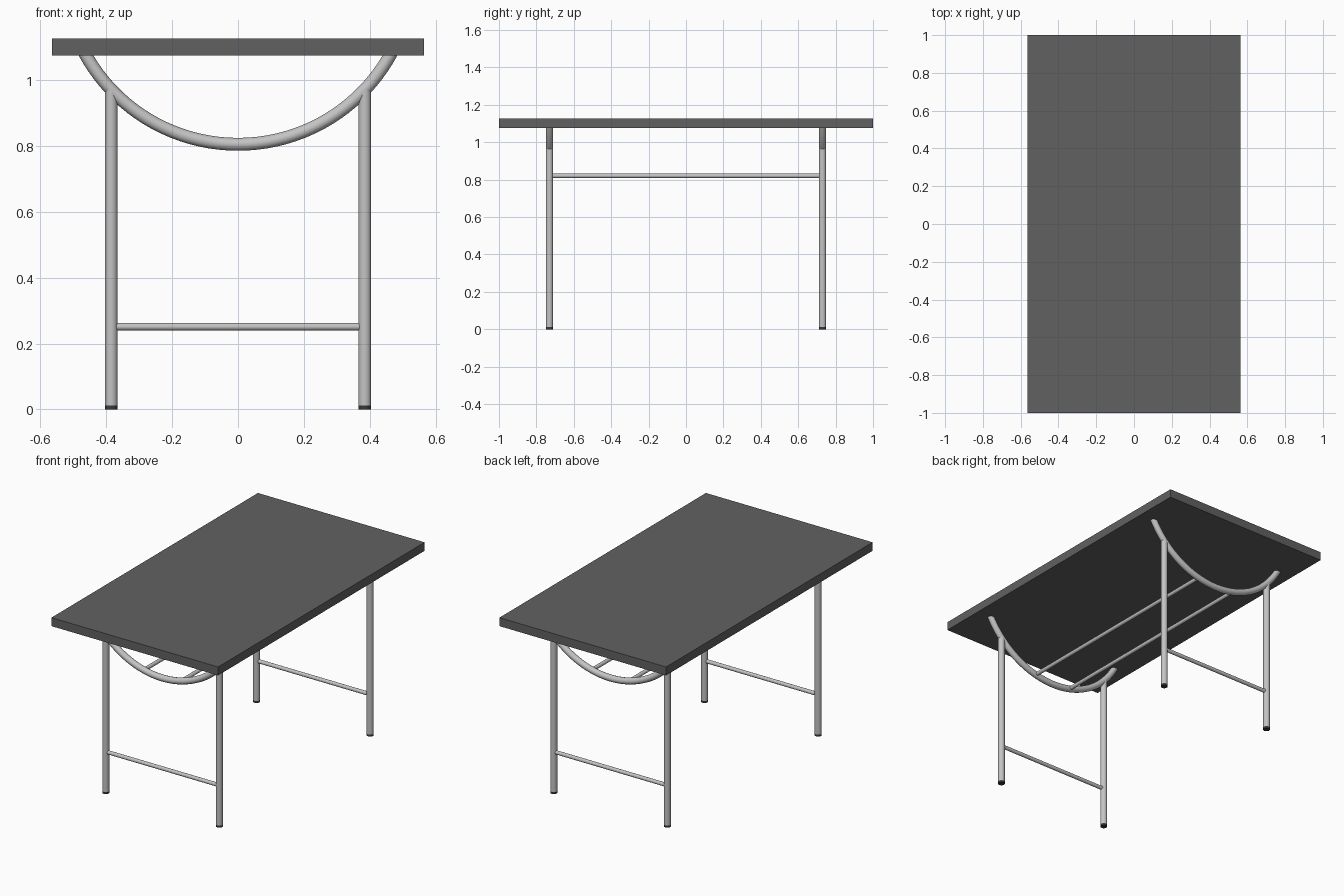
import bpy
import math
from mathutils import Vector

old = bpy.data.objects.get("Cube")
if old:
    bpy.data.objects.remove(old, do_unlink=True)


def make_material(name, rgb, roughness):
    mat = bpy.data.materials.new(name)
    mat.use_nodes = True
    mat.diffuse_color = (*rgb, 1)
    shader = mat.node_tree.nodes["Principled BSDF"]
    shader.inputs["Base Color"].default_value = (*rgb, 1)
    shader.inputs["Roughness"].default_value = roughness
    return mat


DARK_TOP = make_material("charcoal_top", (0.12, 0.12, 0.12), 0.6)
STEEL = make_material("light_grey_steel", (0.55, 0.55, 0.55), 0.4)
RUBBER = make_material("black_rubber", (0.04, 0.04, 0.04), 0.8)

TOP_BOTTOM, TOP_HEIGHT = 1.075, 1.127
FRAME_Y, LEG_X = 0.73, 0.385
TUBE, ROD = 0.0195, 0.0115
ARC_RADIUS, ARC_LOW = 0.53, 0.805
ARC_CENTRE = ARC_LOW + ARC_RADIUS
FOOT = 0.012


def arc_z(x):
    """Height of the curved support's centre line."""
    return ARC_CENTRE - math.sqrt(ARC_RADIUS ** 2 - x ** 2)


def finish(obj, name, mat):
    obj.name = obj.data.name = name
    obj.data.materials.append(mat)
    bpy.ops.object.shade_smooth_by_angle(angle=math.radians(40))


def rod(name, start, end, radius, mat):
    """Straight round bar between two points."""
    a, b = Vector(start), Vector(end)
    bpy.ops.mesh.primitive_cylinder_add(
        vertices=24, radius=radius, depth=(b - a).length, location=(a + b) / 2,
        rotation=(b - a).to_track_quat('Z', 'Y').to_euler())
    finish(bpy.context.object, name, mat)


def bent_tube(name, points, radius, mat):
    """Round tube swept along a path and turned into a mesh."""
    curve = bpy.data.curves.new(name, 'CURVE')
    curve.dimensions = '3D'
    curve.bevel_depth = radius
    curve.bevel_resolution = 4
    curve.use_fill_caps = True
    spline = curve.splines.new('POLY')
    spline.points.add(len(points) - 1)
    for point, co in zip(spline.points, points):
        point.co = (*co, 1)
    obj = bpy.data.objects.new(name, curve)
    bpy.context.collection.objects.link(obj)
    bpy.ops.object.select_all(action='DESELECT')
    obj.select_set(True)
    bpy.context.view_layer.objects.active = obj
    bpy.ops.object.convert(target='MESH')
    finish(bpy.context.object, name, mat)


# Table top
bpy.ops.mesh.primitive_cube_add(size=1, location=(0, 0, (TOP_BOTTOM + TOP_HEIGHT) / 2))
top = bpy.context.object
top.scale = (1.13, 2, TOP_HEIGHT - TOP_BOTTOM)
bpy.ops.object.transform_apply(location=False, rotation=False, scale=True)
top.name = top.data.name = "table_top"
top.data.materials.append(DARK_TOP)

# End frames: curved support, two legs with feet, low crossbar
half_angle = math.acos((ARC_CENTRE - TOP_BOTTOM - 0.015) / ARC_RADIUS)
angles = [half_angle * (i / 20 - 1) for i in range(41)]
for end, y in (("front", -FRAME_Y), ("back", FRAME_Y)):
    path = [(ARC_RADIUS * math.sin(a), y, ARC_CENTRE - ARC_RADIUS * math.cos(a))
            for a in angles]
    bent_tube(f"{end}_curved_support", path, TUBE, STEEL)
    for side, x in (("right", -LEG_X), ("left", LEG_X)):
        rod(f"{end}_{side}_leg", (x, y, FOOT), (x, y, arc_z(x)), TUBE, STEEL)
        rod(f"{end}_{side}_foot", (x, y, 0), (x, y, FOOT), TUBE, RUBBER)
    rod(f"{end}_crossbar", (-LEG_X, y, 0.251), (LEG_X, y, 0.251), ROD, STEEL)

# Long rails joining the two curved supports
for side, x in (("right", -0.127), ("left", 0.127)):
    z = arc_z(x)
    rod(f"{side}_long_rail", (x, -FRAME_Y, z), (x, FRAME_Y, z), ROD, STEEL)
